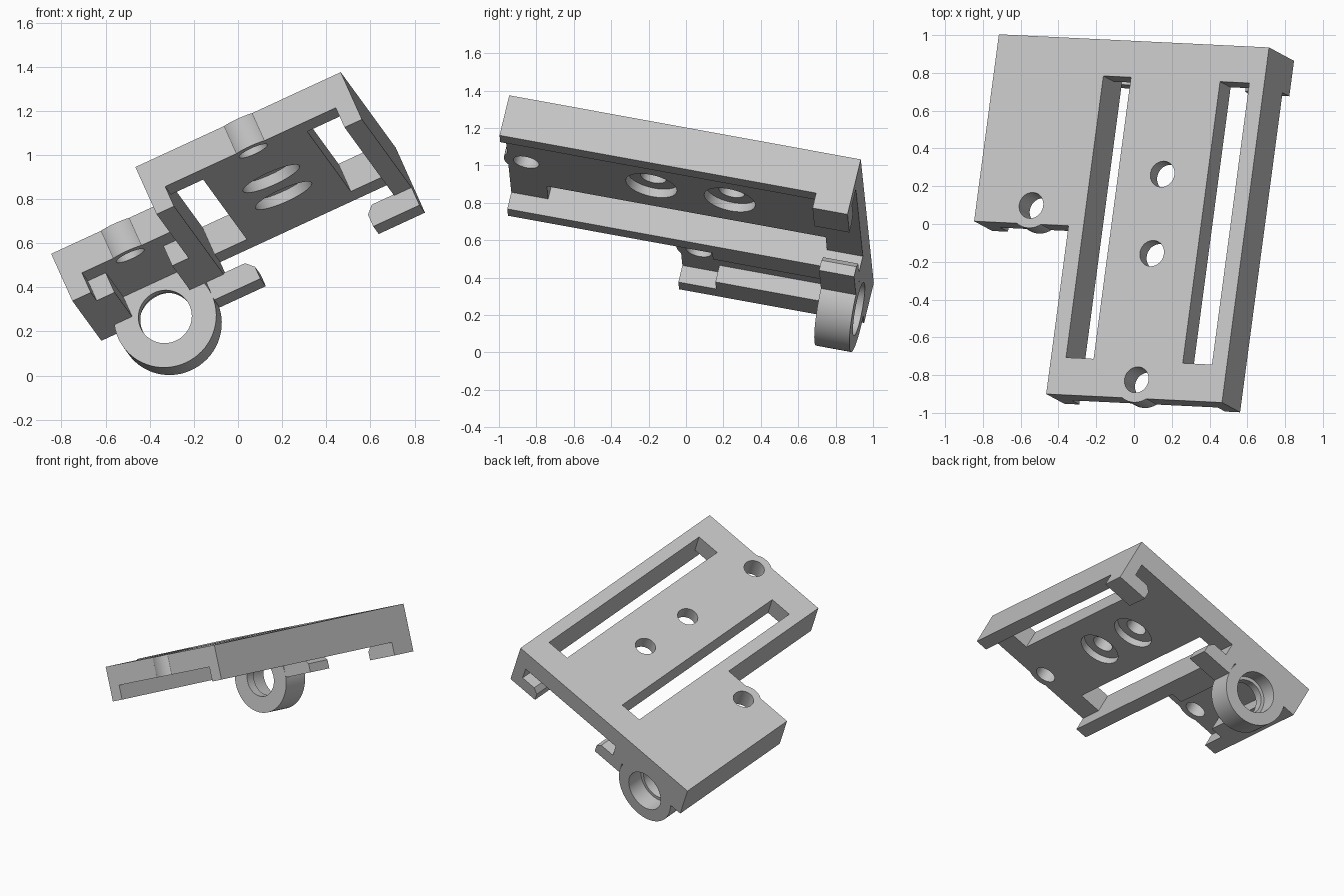
import bpy, bmesh, math
from mathutils import Matrix, Vector

if "Cube" in bpy.data.objects:
    bpy.data.objects.remove(bpy.data.objects["Cube"])

# One flat grey
grey = bpy.data.materials.new("light grey plastic")
grey.use_nodes = True
colour = (0.55, 0.55, 0.55, 1)
grey.diffuse_color = colour
grey.node_tree.nodes["Principled BSDF"].inputs["Base Color"].default_value = colour

# Main dimensions, in the bracket's own frame: x across, y along, z up, top at 0
WIDTH, LENGTH = 1.026, 1.927
WING, WING_FRONT = -0.551, 0.913
PLATE, RIM, HOOK = -0.14, -0.24, -0.33
WALL, HOOK_START = 0.087, 1.735


def finish(name, bm):
    bmesh.ops.recalc_face_normals(bm, faces=bm.faces)
    mesh = bpy.data.meshes.new(name)
    bm.to_mesh(mesh)
    bm.free()
    mesh.materials.append(grey)
    obj = bpy.data.objects.new(name, mesh)
    bpy.context.collection.objects.link(obj)
    return obj


def prism(name, profile, y0, y1):
    """Extrude an x-z profile along y."""
    bm = bmesh.new()
    face = bm.faces.new([bm.verts.new((x, y0, z)) for x, z in profile])
    new = bmesh.ops.extrude_face_region(bm, geom=[face])["geom"]
    verts = [g for g in new if isinstance(g, bmesh.types.BMVert)]
    bmesh.ops.translate(bm, verts=verts, vec=(0, y1 - y0, 0))
    return finish(name, bm)


def box(name, x0, x1, y0, y1, z0, z1):
    return prism(name, [(x0, z0), (x1, z0), (x1, z1), (x0, z1)], y0, y1)


def cylinder(name, centre, radius, depth, along_y=False):
    bm = bmesh.new()
    turn = Matrix.Rotation(math.pi / 2, 4, "X") if along_y else Matrix()
    bmesh.ops.create_cone(bm, cap_ends=True, segments=64, radius1=radius, radius2=radius,
                          depth=depth, matrix=Matrix.Translation(centre) @ turn)
    return finish(name, bm)


def combine(body, part, operation):
    mod = body.modifiers.new(part.name, "BOOLEAN")
    mod.operation, mod.solver, mod.object = operation, "EXACT", part
    bpy.context.view_layer.objects.active = body
    bpy.ops.object.modifier_apply(modifier=mod.name)
    bpy.data.objects.remove(part)


# Main channel: plate with a wall down each long side
right = WIDTH - WALL
body = prism("slotted_bracket", [(0, 0), (WIDTH, 0), (WIDTH, RIM), (right, RIM),
                                 (right, PLATE), (WALL, PLATE), (WALL, RIM), (0, RIM)], 0, LENGTH)

# Side wing with its outer wall
wing_wall = WING + 0.092
parts = [prism("wing", [(WING, 0), (0.04, 0), (0.04, PLATE), (wing_wall, PLATE),
                        (wing_wall, RIM), (WING, RIM)], WING_FRONT, LENGTH)]

# Thicker ribs narrowing the rear of the wing channel
for x0, x1 in ((wing_wall - 0.03, -0.37), (-0.082, 0.03)):
    parts.append(box("wing_rib", x0, x1, 1.12, LENGTH, RIM, -0.07))

# Mirrored L-shaped rear hooks with a chamfered lip
lip, chamfer, gap = 0.231, 0.035, -0.235
hook = [(0, -0.07), (0, HOOK), (lip, HOOK), (lip, gap - chamfer),
        (lip - chamfer, gap), (WALL, gap), (WALL, -0.07)]
parts.append(prism("left_hook", hook, HOOK_START, LENGTH))
parts.append(prism("right_hook", [(WIDTH - x, z) for x, z in hook], HOOK_START, LENGTH))

# Ring under the wing
ring_x, ring_z = -0.234, -0.305
ring_y = (HOOK_START + LENGTH) / 2
parts.append(cylinder("ring", (ring_x, ring_y, ring_z), 0.234, LENGTH - HOOK_START, True))

# Bosses bulging from the front edges
edge_holes = [(WIDTH / 2, 0.1), (-0.232, WING_FRONT + 0.1)]
for x, y in edge_holes:
    parts.append(cylinder("boss", (x, y, PLATE / 2), 0.122, -PLATE))

for part in parts:
    combine(body, part, "UNION")

# Cutters: long slots, screw holes, counterbores and the stepped ring bore
cutters = [box("left_slot", WALL, 0.248, 0.202, 1.73, PLATE - 0.03, 0.1),
           box("right_slot", 0.768, right, 0.202, 1.73, PLATE - 0.03, 0.1)]
middle_holes = [(0.505, 0.786), (0.505, 1.216)]
for x, y in edge_holes + middle_holes:
    cutters.append(cylinder("screw_hole", (x, y, -0.1), 0.07, 0.5))
for x, y in middle_holes:
    cutters.append(cylinder("counterbore", (x, y, PLATE), 0.14, 0.1))
cutters.append(cylinder("ring_bore", (ring_x, ring_y, ring_z), 0.122, 0.4, True))
cutters.append(cylinder("ring_counterbore", (ring_x, LENGTH, ring_z), 0.145, 0.25, True))
for cutter in cutters:
    combine(body, cutter, "DIFFERENCE")

# Tilt the finished bracket into place
across = Vector((0.907, -0.044, 0.419)).normalized()
up = across.cross(Vector((0.127, 0.976, -0.179))).normalized()
along = up.cross(across)
pose = Matrix((across, along, up)).transposed().to_4x4()
pose.translation = (-0.465, -0.90, 0.945)
body.data.transform(pose)

bpy.ops.object.select_all(action="DESELECT")
body.select_set(True)
bpy.context.view_layer.objects.active = body
bpy.ops.object.shade_smooth_by_angle(angle=math.radians(30))
